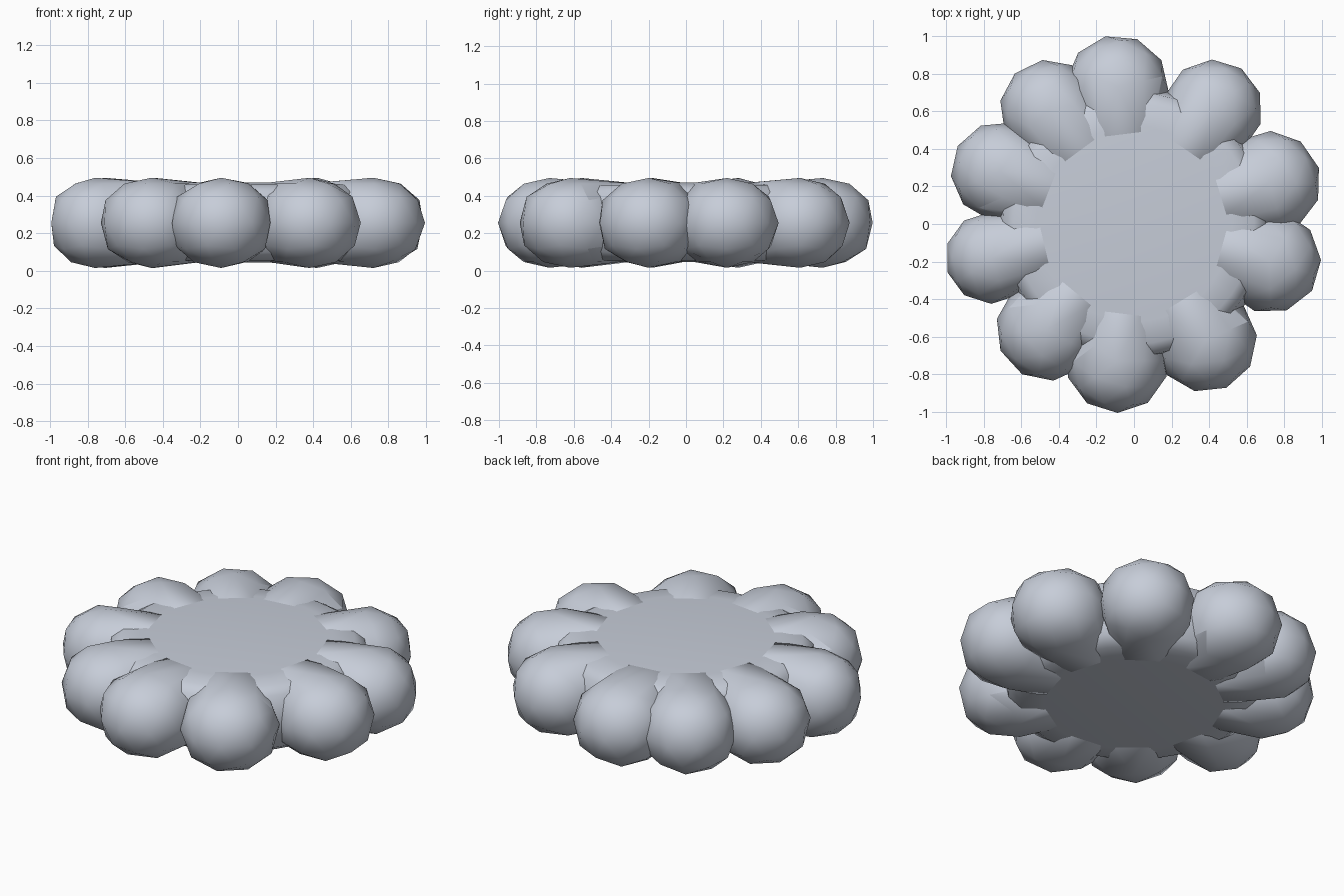
import bpy, bmesh, math, random
from mathutils import Matrix, Vector

random.seed(4)
cube = bpy.data.objects.get("Cube")
if cube:
    bpy.data.objects.remove(cube)

# One pale blue-grey colour
grey = bpy.data.materials.new("pale_grey")
grey.use_nodes = True
colour = (0.57, 0.61, 0.69, 1)
grey.diffuse_color = colour
bsdf = next(n for n in grey.node_tree.nodes if n.type == "BSDF_PRINCIPLED")
bsdf.inputs["Base Color"].default_value = colour
bsdf.inputs["Roughness"].default_value = 0.7


def finish(name, bm):
    bmesh.ops.recalc_face_normals(bm, faces=bm.faces)
    mesh = bpy.data.meshes.new(name)
    bm.to_mesh(mesh)
    bm.free()
    mesh.materials.append(grey)
    ob = bpy.data.objects.new(name, mesh)
    bpy.context.collection.objects.link(ob)
    bpy.ops.object.select_all(action="DESELECT")
    ob.select_set(True)
    bpy.context.view_layer.objects.active = ob
    bpy.ops.object.shade_smooth_by_angle(angle=math.radians(50))


# Flat cushion core, turned from a rounded profile
profile = [(0, 0.045), (0.5, 0.045), (0.62, 0.055), (0.69, 0.1), (0.73, 0.25),
           (0.7, 0.42), (0.64, 0.458), (0.52, 0.47), (0, 0.47)]
bm = bmesh.new()
pts = [bm.verts.new((r, 0, z)) for r, z in profile]
edges = [bm.edges.new(pair) for pair in zip(pts, pts[1:])]
bmesh.ops.spin(bm, geom=pts + edges, cent=(0, 0, 0), axis=(0, 0, 1),
               angle=math.tau, steps=40)
bmesh.ops.remove_doubles(bm, verts=bm.verts, dist=0.0005)
finish("cushion_core", bm)

# Ring of plump lobes: centre x, centre y, radius
lobes = [(-0.09, 0.73, 0.275), (0.42, 0.61, 0.265), (0.72, 0.22, 0.275),
         (0.72, -0.2, 0.275), (0.38, -0.62, 0.275), (-0.09, -0.73, 0.275),
         (-0.46, -0.56, 0.275), (-0.76, -0.18, 0.245), (-0.71, 0.28, 0.265),
         (-0.45, 0.61, 0.265)]
for i, (x, y, radius) in enumerate(lobes):
    bm = bmesh.new()
    bmesh.ops.create_icosphere(bm, subdivisions=2, radius=1)
    bmesh.ops.rotate(bm, verts=bm.verts, cent=(0, 0, 0),
                     matrix=Matrix.Rotation(random.uniform(0, math.tau), 3, "Z"))
    for v in bm.verts:
        # Squarer shoulders than a plain ball
        z = math.copysign(abs(v.co.z) ** 0.85, v.co.z)
        v.co = Vector((x + v.co.x * radius, y + v.co.y * radius, 0.255 + z * 0.24))
    # Stretch each lobe inwards as a broad wedge that sinks into the flat faces
    out = Vector((x, y, 0)).normalized()
    side = Vector((-out.y, out.x, 0))
    for z in (0.052, 0.464):
        for shift in (-0.12, 0.12):
            bm.verts.new(out * 0.42 + side * shift + Vector((0, 0, z)))
    hull = bmesh.ops.convex_hull(bm, input=bm.verts)
    bmesh.ops.delete(bm, geom=list({g for g in hull["geom_interior"] + hull["geom_unused"]
                                    if isinstance(g, bmesh.types.BMVert)}), context="VERTS")
    finish(f"lobe_{i + 1}", bm)
